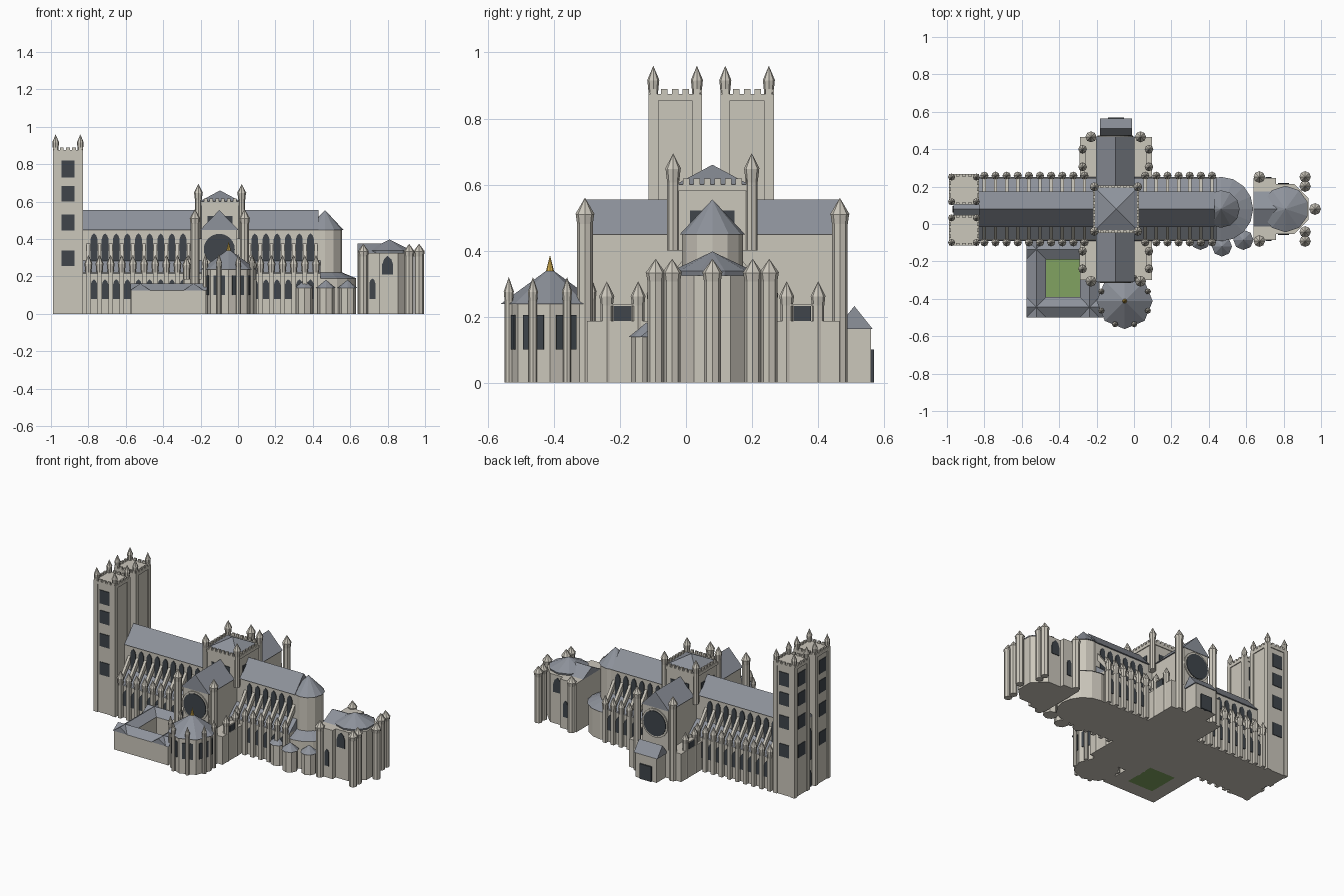
import bpy, bmesh
from math import sin, cos, pi, radians
from mathutils import Vector, Matrix

if "Cube" in bpy.data.objects:
    bpy.data.objects.remove(bpy.data.objects["Cube"])

COLORS = {"stone": (0.60, 0.57, 0.50, 1), "slate": (0.27, 0.29, 0.33, 1), "glass": (0.05, 0.06, 0.07, 1),
          "gold": (0.70, 0.45, 0.08, 1), "grass": (0.22, 0.36, 0.12, 1)}
MATS = {}
for key, col in COLORS.items():
    MATS[key] = bpy.data.materials.new(key)
    MATS[key].diffuse_color = col
PARTS = {}
Y = 0.08      # church axis
TX = -0.10    # transept axis


def part(name, mat="stone"):
    if name not in PARTS:
        PARTS[name] = (bmesh.new(), mat)
    return PARTS[name][0]


def extrude(bm, pts, vec):
    # solid from a planar outline pushed along vec
    a = [bm.verts.new(p) for p in pts]
    b = [bm.verts.new(Vector(p) + Vector(vec)) for p in pts]
    bm.faces.new(a)
    bm.faces.new(b[::-1])
    for i in range(len(a)):
        j = (i + 1) % len(a)
        bm.faces.new((a[i], b[i], b[j], a[j]))


def box(bm, x0, x1, y0, y1, z0, z1):
    extrude(bm, [(x0, y0, z0), (x1, y0, z0), (x1, y1, z0), (x0, y1, z0)], (0, 0, z1 - z0))


def cone(bm, x, y, z0, z1, r0, r1, n=8, turn=0.0):
    m = Matrix.Translation((x, y, (z0 + z1) / 2)) @ Matrix.Rotation(radians(turn), 4, 'Z')
    bmesh.ops.create_cone(bm, cap_ends=True, segments=n, radius1=r0, radius2=r1, depth=z1 - z0, matrix=m)


def pinnacle(bm, x, y, z0, z1, r):
    # flared octagonal drum with a steep cap
    zm = z0 + (z1 - z0) * 0.5
    cone(bm, x, y, z0, zm, r * 0.75, r, 8)
    cone(bm, x, y, zm, z1, r * 1.05, 0, 8)


def turret(bm, x, y, zs, zt, r):
    cone(bm, x, y, 0, zs, r * 0.85, r * 0.85, 8)
    pinnacle(bm, x, y, zs - 0.03, zt, r)


def gable(bm, x0, x1, y0, y1, z0, z1, axis):
    if axis == 'x':
        extrude(bm, [(x0, y0, z0), (x0, y1, z0), (x0, (y0 + y1) / 2, z1)], (x1 - x0, 0, 0))
    else:
        extrude(bm, [(x0, y0, z0), (x1, y0, z0), ((x0 + x1) / 2, y0, z1)], (0, y1 - y0, 0))


def window(bm, x, y, z0, z1, w, ang, arch=True, d=0.008):
    # panel facing direction ang (degrees), pointed at the top
    n = Vector((cos(radians(ang)), sin(radians(ang)), 0))
    u = Vector((-n.y, n.x, 0))
    h = w / 2
    prof = [(-h, z0), (h, z0), (h, z1), (-h, z1)]
    if arch:
        prof = [(-h, z0), (h, z0), (h, z1 - w * .8), (h * .65, z1 - w * .3), (0, z1), (-h * .65, z1 - w * .3), (-h, z1 - w * .8)]
    extrude(bm, [Vector((x, y, z)) + u * t - n * d / 2 for t, z in prof], n * d)


def merlons(bm, x0, x1, y0, y1, z0, z1, n, t=0.012):
    # battlements round a rectangle
    for i in range(n):
        f = (i + 0.5) / n
        cx, cy = x0 + (x1 - x0) * f, y0 + (y1 - y0) * f
        wx, wy = (x1 - x0) / n * 0.3, (y1 - y0) / n * 0.3
        for yy in (y0, y1 - t):
            box(bm, cx - wx, cx + wx, yy, yy + t, z0, z1)
        for xx in (x0, x1 - t):
            box(bm, xx, xx + t, cy - wy, cy + wy, z0, z1)


# nave and choir with aisles
box(part("nave_walls"), -0.84, 0.47, Y - 0.085, Y + 0.085, 0, 0.45)
gable(part("nave_roof", "slate"), -0.83, 0.43, Y - 0.095, Y + 0.095, 0.448, 0.555, 'x')
glass = part("windows", "glass")
bays = [-0.80 + 0.0595 * i for i in range(10)] + [0.06 + 0.0595 * i for i in range(7)]
for s in (-1, 1):
    box(part("aisle_walls"), -0.84, 0.44, min(Y + s * .08, Y + s * .165), max(Y + s * .08, Y + s * .165), 0, 0.22)
    extrude(part("aisle_roofs", "slate"), [(-0.84, Y + s * .17, .215), (-0.84, Y + s * .08, .215),
                                           (-0.84, Y + s * .08, .29)], (1.28, 0, 0))
    for x in bays:
        b = part("flying_buttresses")
        ys = sorted((Y + s * .16, Y + s * .19))
        box(b, x - .012, x + .012, ys[0], ys[1], 0, 0.24)
        pinnacle(b, x, Y + s * .178, 0.22, 0.315, 0.021)
        extrude(b, [(x - .009, Y + s * .18, .22), (x - .009, Y + s * .18, .255),
                    (x - .009, Y + s * .083, .38), (x - .009, Y + s * .083, .335)], (.018, 0, 0))
        if x not in (bays[9], bays[16]):
            window(glass, x + .03, Y + s * .086, 0.28, 0.43, 0.036, 90 * s)
            window(glass, x + .03, Y + s * .166, 0.08, 0.185, 0.034, 90 * s)

# west towers
tw = part("west_towers")
for cy in (Y - 0.113, Y + 0.105):
    x0, x1, y0, y1 = -0.99, -0.828, cy - .081, cy + .081
    box(tw, x0 + .006, x1 - .006, y0 + .006, y1 - .006, 0, 0.86)
    box(tw, x0, x1, y0, y1, 0.855, 0.875)
    merlons(tw, x0, x1, y0, y1, 0.875, 0.89, 5)
    for x in (x0, x1 - .03):
        for y in (y0, y1 - .03):
            box(tw, x, x + .03, y, y + .03, 0, 0.86)
            pinnacle(part("tower_pinnacles"), x + .015, y + .015, 0.87, 0.96, 0.018)
    for z0, z1 in ((.255, .34), (.445, .53), (.60, .685), (.73, .82)):
        for x, y, a in ((-.909, y0 + .006, -90), (-.909, y1 - .006, 90), (x0 + .006, cy, 180)):
            window(glass, x, y, z0, z1, 0.072, a, arch=False)
# west front between the towers
box(part("west_front"), -0.965, -0.82, Y - .04, Y + .04, 0, 0.46)
gable(part("west_front_roof", "slate"), -0.965, -0.82, Y - .045, Y + .045, 0.46, 0.50, 'x')
window(glass, -0.966, Y, 0.18, 0.40, 0.035, 180)
window(glass, -0.966, Y, 0, 0.12, 0.035, 180)

# transept
box(part("transept_walls"), TX - .095, TX + .095, -0.305, 0.465, 0, 0.45)
gable(part("transept_roof", "slate"), TX - .103, TX + .103, -0.31, 0.468, 0.448, 0.555, 'y')
box(part("transept_aisles"), -0.29, 0.095, -0.30, 0.465, 0, 0.187)
for s in (-1, 1):
    ye = Y + s * 0.386
    for x in (-0.23, 0.035):
        turret(part("transept_turrets"), x, ye, 0.49, 0.56, 0.028)
    # rose window and its stone ring
    for nm, mt, r, d in (("rose_rings", "stone", .095, .012), ("rose_windows", "glass", .083, .02)):
        m = Matrix.Translation((TX, ye, 0.345)) @ Matrix.Rotation(pi / 2, 4, 'X')
        bmesh.ops.create_cone(part(nm, mt), cap_ends=True, segments=24, radius1=r, radius2=r, depth=d, matrix=m)
    for x, sx in ((-0.275, -1), (0.08, 1)):
        for d in (0.225, 0.32):
            turret(part("transept_buttresses"), x, Y + s * d, 0.245, 0.307, 0.022)
        yc = Y + s * 0.272
        box(glass, x - .014, x + .014, yc - .027, yc + .027, 0.18, 0.233)
        box(part("transept_aisles"), x - .016, x + .016, yc - .035, yc + .035, 0.232, 0.238)

# crossing tower
ct = part("crossing_tower")
cx0, cx1, cy0, cy1 = -0.22, 0.028, Y - .127, Y + .127
box(ct, cx0 + .005, cx1 - .005, cy0 + .005, cy1 - .005, 0.40, 0.585)
box(ct, cx0, cx1, cy0, cy1, 0.58, 0.60)
merlons(ct, cx0, cx1, cy0, cy1, 0.60, 0.618, 8)
for x in (cx0 + .008, cx1 - .008):
    for y in (cy0 + .008, cy1 - .008):
        cone(ct, x, y, 0.40, 0.61, 0.018, 0.018)
        pinnacle(part("crossing_pinnacles"), x, y, 0.60, 0.695, 0.023)
cone(part("crossing_roof", "slate"), (cx0 + cx1) / 2, Y, 0.598, 0.66, 0.163, 0, 4, 45)
for a in range(0, 360, 90):
    window(glass, -0.096 + cos(radians(a)) * .119, Y + sin(radians(a)) * .122, 0.46, 0.522, 0.135, a, arch=False)

# north porch
box(part("north_porch"), -0.175, -0.018, 0.46, 0.56, 0, 0.165)
gable(part("north_porch_roof", "slate"), -0.183, -0.01, 0.455, 0.565, 0.163, 0.232, 'x')
window(part("north_door", "glass"), -0.097, 0.561, 0, 0.10, 0.085, 90, arch=False, d=0.016)

# east apse, ambulatory and radiating chapels
cone(part("apse_wall"), 0.465, Y, 0, 0.45, 0.092, 0.092, 12)
cone(part("apse_roof", "slate"), 0.465, Y, 0.448, 0.555, 0.10, 0, 12)
cone(part("ambulatory_wall"), 0.465, Y, 0, 0.19, 0.165, 0.165, 16)
cone(part("ambulatory_roof", "slate"), 0.465, Y, 0.188, 0.222, 0.172, 0.09, 16)
for x, y in ((0.355, -0.085), (0.47, -0.12), (0.585, -0.085)):
    cone(part("chapel_walls"), x, y, 0, 0.14, 0.046, 0.046, 8)
    cone(part("chapel_roofs", "slate"), x, y, 0.138, 0.182, 0.054, 0, 8)

# east chapel
box(part("east_chapel"), 0.64, 0.76, Y - .165, Y + .165, 0, 0.325)
cone(part("east_chapel"), 0.80, Y, 0, 0.325, 0.145, 0.145, 8, 22.5)
gable(part("east_chapel_roof", "slate"), 0.64, 0.80, Y - .095, Y + .095, 0.324, 0.375, 'x')
cone(part("east_chapel_roof", "slate"), 0.81, Y, 0.324, 0.338, 0.118, 0.122, 10)
cone(part("east_chapel_roof", "slate"), 0.81, Y, 0.338, 0.397, 0.124, 0, 10)
et = part("east_chapel_turrets")
turret(et, 0.968, Y, 0.32, 0.375, 0.03)
for s in (-1, 1):
    for x, d in ((0.67, .172), (0.915, .172), (0.915, .122)):
        turret(et, x, Y + s * d, 0.32, 0.375, 0.029)
    window(glass, 0.718, Y + s * .166, 0.08, 0.19, 0.032, 90 * s)
    window(glass, 0.80, Y + s * .134, 0.21, 0.31, 0.06, 90 * s)

# chapter house
hx, hy = -0.05, -0.412
cone(part("chapter_house"), hx, hy, 0, 0.24, 0.138, 0.138, 8)
cone(part("chapter_roof", "slate"), hx, hy, 0.238, 0.347, 0.150, 0, 8)
cone(part("chapter_finial", "gold"), hx, hy, 0.335, 0.387, 0.013, 0, 8)
for k in range(8):
    a = radians(22.5 + 45 * k)
    window(glass, hx + cos(a) * .128, hy + sin(a) * .128, 0.10, 0.205, 0.066, 22.5 + 45 * k, arch=False)
    turret(part("chapter_buttresses"), hx + cos(a) * .135, hy + sin(a) * .135, 0.26, 0.32, 0.015)

# cloister walks round the garth
for x0, x1, y0, y1, ax in ((-.57, -.17, -.495, -.395, 'x'), (-.57, -.19, -.185, -.085, 'x'),
                           (-.57, -.475, -.495, -.085, 'y'), (-.285, -.19, -.495, -.085, 'y')):
    box(part("cloister_walls"), x0, x1, y0, y1, 0, 0.128)
    gable(part("cloister_roofs", "slate"), x0 - .005, x1 + .005, y0 - .005, y1 + .005, 0.126, 0.163, ax)
box(part("cloister_garth", "grass"), -0.476, -0.284, -0.396, -0.184, 0, 0.012)

# turn every collected part into an object
for name, (bm, mat) in PARTS.items():
    bmesh.ops.recalc_face_normals(bm, faces=bm.faces)
    me = bpy.data.meshes.new(name)
    bm.to_mesh(me)
    bm.free()
    me.materials.append(MATS[mat])
    bpy.context.collection.objects.link(bpy.data.objects.new(name, me))

for m in bpy.data.materials:
    if m.users and not m.is_grease_pencil:
        m.use_nodes = True
        m.node_tree.nodes["Principled BSDF"].inputs["Base Color"].default_value = m.diffuse_color
